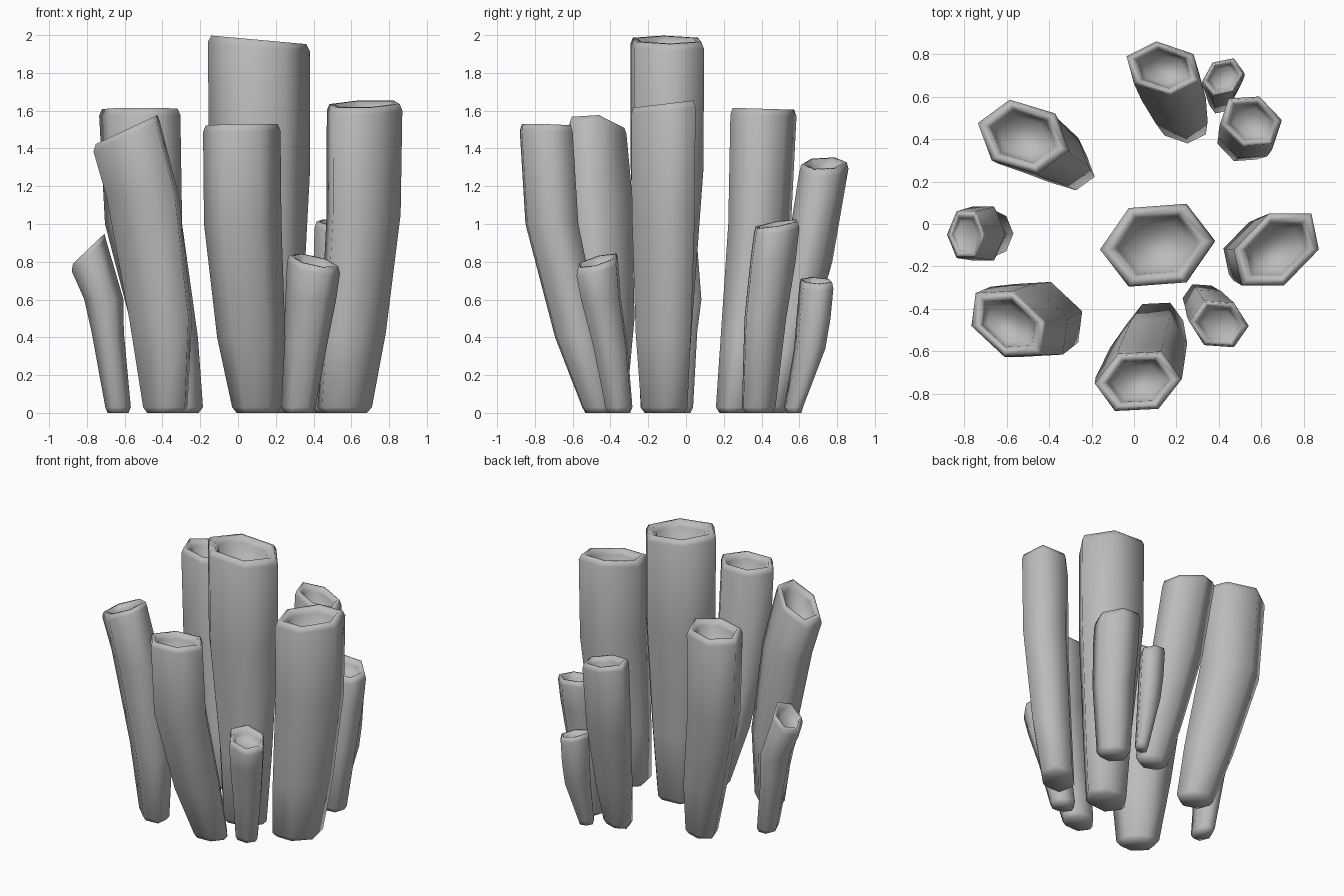
import bpy
import bmesh
from mathutils import Vector

default_cube = bpy.data.objects.get("Cube")
if default_cube:
    bpy.data.objects.remove(default_cube, do_unlink=True)

stone_grey = bpy.data.materials.new("stone_grey")
stone_grey.use_nodes = True
GREY = (0.5, 0.5, 0.5, 1)
stone_grey.diffuse_color = GREY
stone_grey.node_tree.nodes["Principled BSDF"].inputs["Base Color"].default_value = GREY


def hexagon(u, v):
    """Six corners of a stretched hexagon spanned by two neighbouring corners."""
    u, v = Vector(u), Vector(v)
    return [u, v, v - u, -u, -v, u - v]


def make_tube(name, centre, height, tilt, u, v, base, lower, upper, depth=0.2):
    """Leaning six-sided tube. base is (x, y, scale), lower and upper are
    (z, x, y, scale); tilt is the slope of the rim along x and y."""
    corners = hexagon(u, v)
    centre = Vector(centre)
    bm = bmesh.new()
    rings = []

    def add_ring(cx, cy, scale, z, slope=(0, 0)):
        ring = []
        for corner in corners:
            p = corner * scale
            rise = p.dot(Vector(slope))
            ring.append(bm.verts.new((cx + p.x, cy + p.y, z + rise)))
        rings.append(ring)

    # rounded foot and leaning body
    x, y, scale = base
    add_ring(x, y, scale * 0.82, 0)
    add_ring(x, y, scale, 0.03)
    for z, x, y, scale in (lower, upper):
        add_ring(x, y, scale, z)

    # rounded lip, then the hollow inside
    lip = [(1, -0.035), (0.93, 0), (0.8, 0), (0.7, -0.04), (0.55, -depth)]
    for scale, drop in lip:
        add_ring(centre.x, centre.y, scale, height + drop, tilt)

    for low, high in zip(rings, rings[1:]):
        for i in range(len(low)):
            j = (i + 1) % len(low)
            bm.faces.new((low[i], low[j], high[j], high[i]))
    bm.faces.new(reversed(rings[0]))
    bm.faces.new(rings[-1])
    bmesh.ops.recalc_face_normals(bm, faces=bm.faces[:])
    for face in bm.faces:
        face.smooth = True

    mesh = bpy.data.meshes.new(name)
    bm.to_mesh(mesh)
    bm.free()
    mesh.materials.append(stone_grey)
    tube = bpy.data.objects.new(name, mesh)
    bpy.context.collection.objects.link(tube)
    return tube


# tall tubes
make_tube("centre_tube", centre=(.11, -.1), height=1.975, tilt=(-.09, 0),
          u=(.27, .02), v=(.135, .195), base=(.14, -.12, .62),
          lower=(.5, .14, -.11, .74), upper=(1.3, .115, -.1, .99))
make_tube("front_tube", centre=(.02, -.74), height=1.525, tilt=(.02, -.03),
          u=(.205, .01), v=(.11, .14), base=(.1, -.46, .64),
          lower=(.4, .07, -.57, .88), upper=(1, .025, -.71, 1))
make_tube("left_tube", centre=(.67, -.12), height=1.635, tilt=(0, .12),
          u=(.2, 0), v=(.165, .17), base=(.565, -.115, .72),
          lower=(.42, .61, -.12, .86), upper=(1.05, .665, -.12, .98))
make_tube("back_right_tube", centre=(-.52, .41), height=1.61, tilt=(0, -.03),
          u=(.215, -.065), v=(.15, .11), base=(-.31, .26, .58),
          lower=(.4, -.38, .32, .78), upper=(1, -.5, .39, .95))
make_tube("front_right_tube", centre=(-.59, -.47), height=1.5, tilt=(.47, 0),
          u=(.155, -.145), v=(.175, .01), base=(-.385, -.42, .67),
          lower=(.5, -.41, -.42, .95), upper=(1.15, -.505, -.455, 1.1))
make_tube("back_tube", centre=(.14, .73), height=1.32, tilt=(-.2, 0),
          u=(.175, -.06), v=(.14, .07), base=(.23, .46, .62),
          lower=(.3, .21, .53, .78), upper=(.8, .17, .65, .96))

# short tubes with shallow hollows
make_tube("back_left_tube", centre=(.55, .48), height=1, tilt=(-.1, .15),
          u=(.145, .01), v=(.04, .12), base=(.5, .385, .74), depth=.08,
          lower=(.5, .53, .42, .92), upper=(.8, .545, .46, 1))
make_tube("back_small_tube", centre=(.42, .69), height=.7, tilt=(-.2, 0),
          u=(.1, .02), v=(.05, .09), base=(.41, .57, .55), depth=.06,
          lower=(.34, .42, .655, .92), upper=(.5, .42, .675, 1))
make_tube("front_small_tube", centre=(.4, -.47), height=.805, tilt=(-.2, .25),
          u=(.14, -.01), v=(.07, .1), base=(.32, -.355, .65), depth=.06,
          lower=(.35, .355, -.4, .82), upper=(.6, .385, -.45, .96))
make_tube("right_small_tube", centre=(-.79, -.05), height=.87, tilt=(.95, 0),
          u=(.09, 0), v=(.045, .11), base=(-.635, -.045, .75), depth=.06,
          lower=(.43, -.69, -.045, .95), upper=(.6, -.71, -.045, 1.15))
